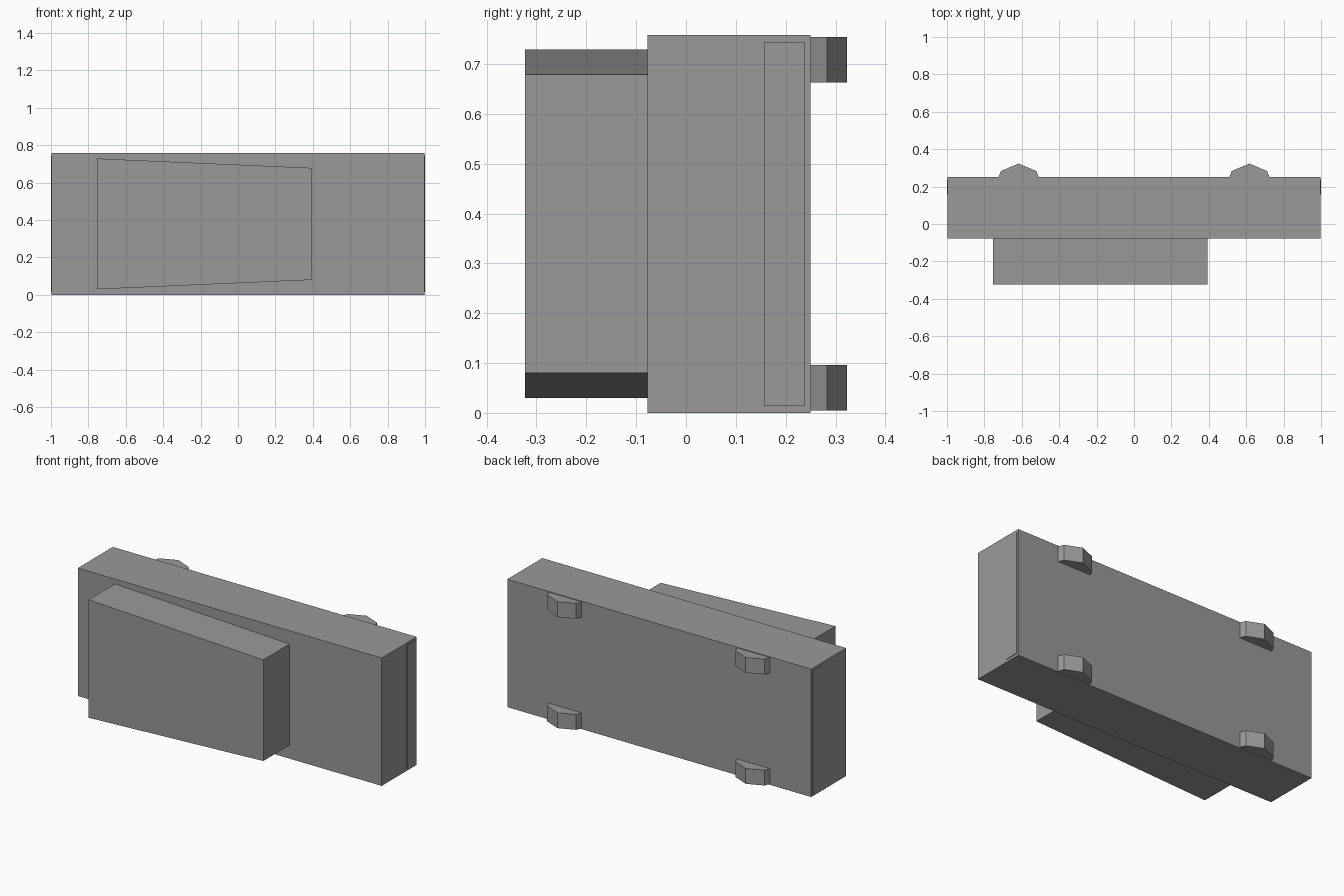
import bpy
import bmesh
from mathutils import Vector

if "Cube" in bpy.data.objects:
    bpy.data.objects.remove(bpy.data.objects["Cube"])

# Dark grey used on every part
grey = bpy.data.materials.new("dark_grey")
grey.diffuse_color = (0.32, 0.32, 0.32, 1)
grey.use_nodes = True
grey.node_tree.nodes["Principled BSDF"].inputs["Base Color"].default_value = grey.diffuse_color


def prism(name, profile, offset):
    """Extrude a flat profile (list of 3D points) along offset."""
    bm = bmesh.new()
    face = bm.faces.new([bm.verts.new(p) for p in profile])
    ext = bmesh.ops.extrude_face_region(bm, geom=[face], use_keep_orig=True)
    verts = [g for g in ext["geom"] if isinstance(g, bmesh.types.BMVert)]
    bmesh.ops.translate(bm, verts=verts, vec=Vector(offset))
    bmesh.ops.recalc_face_normals(bm, faces=bm.faces)
    mesh = bpy.data.meshes.new(name)
    bm.to_mesh(mesh)
    bm.free()
    mesh.materials.append(grey)
    obj = bpy.data.objects.new(name, mesh)
    bpy.context.collection.objects.link(obj)
    return obj


def box(name, x0, x1, y0, y1, z0, z1):
    return prism(name, [(x0, y0, z0), (x1, y0, z0), (x1, y1, z0), (x0, y1, z0)],
                 (0, 0, z1 - z0))


# Main body
box("body", -0.996, 0.996, -0.077, 0.25, 0, 0.758)

# Tapered block on the front
front = [(-0.753, 0.03), (0.392, 0.08), (0.392, 0.679), (-0.753, 0.729)]
prism("front_block", [(x, -0.323, z) for x, z in front], (0, 0.246, 0))

# Thin raised panels on both ends
box("left_end_panel", -1.0, -0.996, 0.157, 0.239, 0.015, 0.744)
box("right_end_panel", 0.996, 1.0, 0.157, 0.239, 0.015, 0.744)

# Four pointed feet on the back
foot = [(-0.108, 0.25), (-0.095, 0.283), (0, 0.323), (0.095, 0.283), (0.108, 0.25)]
for side, cx in (("left", -0.617), ("right", 0.617)):
    for level, z in (("lower", 0.005), ("upper", 0.663)):
        prism(f"{level}_{side}_foot", [(cx + x, y, z) for x, y in foot], (0, 0, 0.091))
